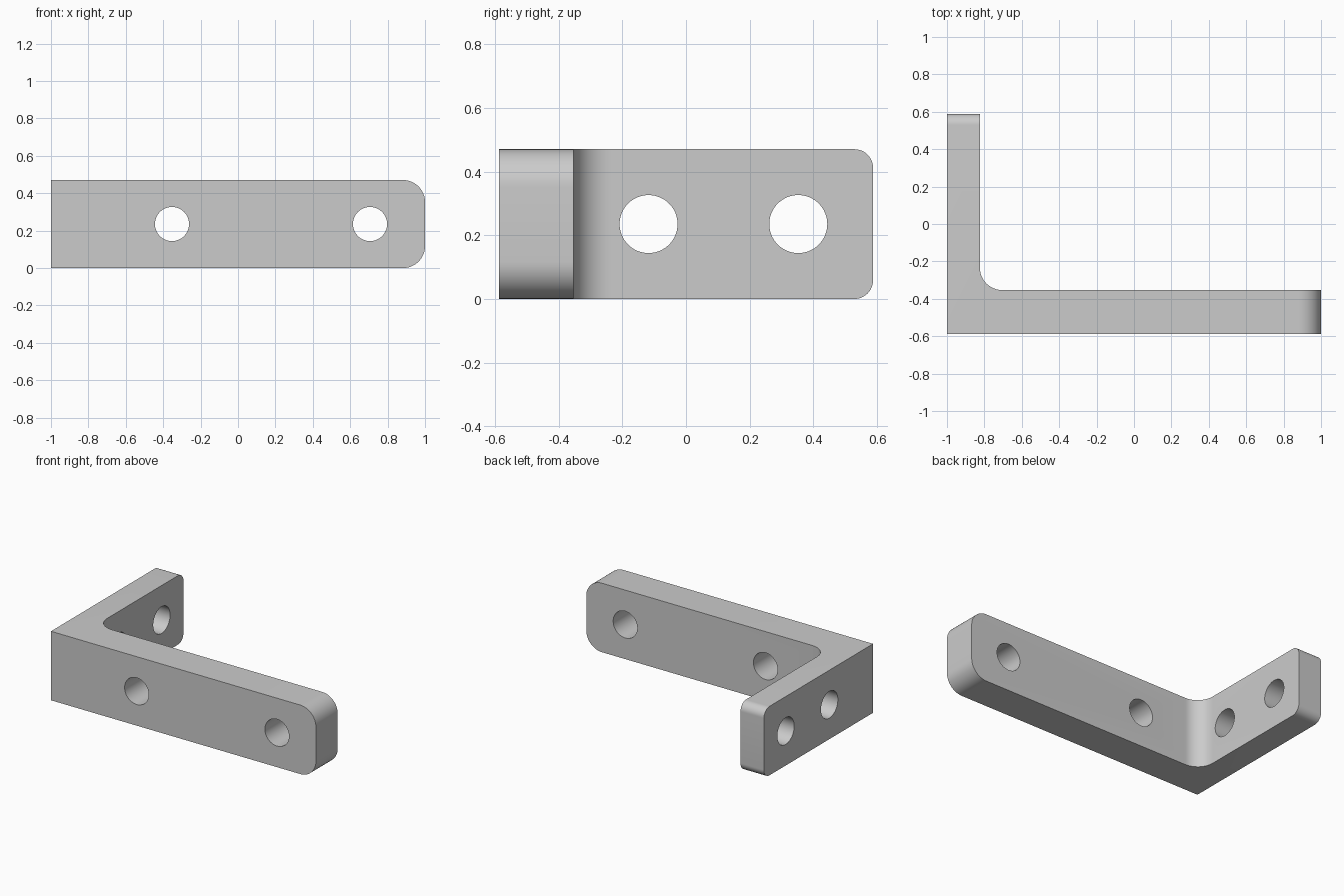
import bpy, bmesh, math
from mathutils import Vector

cube = bpy.data.objects.get("Cube")
if cube:
    bpy.data.objects.remove(cube, do_unlink=True)

U = 2 / 34                      # design unit: the long leg is 34 units
LENGTH, DEPTH, HEIGHT = 34 * U, 20 * U, 8 * U
LONG_T, SHORT_T = 4 * U, 3 * U  # leg thicknesses
X0, Y0 = -LENGTH / 2, -DEPTH / 2
X1, Y1 = -X0, -Y0

steel = bpy.data.materials.new("plain grey")
steel.use_nodes = True
GREY = (0.6, 0.6, 0.6, 1)
steel.diffuse_color = GREY
steel.node_tree.nodes["Principled BSDF"].inputs["Base Color"].default_value = GREY


def make_object(name, bm):
    mesh = bpy.data.meshes.new(name)
    bm.to_mesh(mesh)
    bm.free()
    obj = bpy.data.objects.new(name, mesh)
    obj.data.materials.append(steel)
    bpy.context.collection.objects.link(obj)
    return obj


def round_edges(bm, radius, test):
    edges = [e for e in bm.edges if test(*(v.co for v in e.verts))]
    bmesh.ops.bevel(bm, geom=edges, offset=radius, segments=12,
                    profile=0.5, affect='EDGES')


def near(a, b):
    return abs(a - b) < 1e-4


# L-shaped outline raised to full height
bm = bmesh.new()
xi, yi = X0 + SHORT_T, Y0 + LONG_T
outline = [(X0, Y0), (X1, Y0), (X1, yi), (xi, yi), (xi, Y1), (X0, Y1)]
base = bm.faces.new([bm.verts.new((x, y, 0)) for x, y in outline])
top = bmesh.ops.extrude_face_region(bm, geom=[base])["geom"]
bmesh.ops.translate(bm, vec=(0, 0, HEIGHT),
                    verts=[v for v in top if isinstance(v, bmesh.types.BMVert)])
bmesh.ops.recalc_face_normals(bm, faces=bm.faces)

# Rounded leg ends and inner corner fillet
round_edges(bm, 2 * U, lambda a, b: near(a.x, X1) and near(b.x, X1) and near(a.z, b.z))
round_edges(bm, U, lambda a, b: near(a.y, Y1) and near(b.y, Y1) and near(a.z, b.z))
round_edges(bm, 2 * U, lambda a, b: all(near(p.x, xi) and near(p.y, yi) for p in (a, b)))
bracket = make_object("angle_bracket", bm)


# Screw holes through each leg
def drill(name, centre, axis):
    bm = bmesh.new()
    bmesh.ops.create_cone(bm, cap_ends=True, segments=64, radius1=1.55 * U,
                          radius2=1.55 * U, depth=6 * U)
    cutter = make_object(name, bm)
    cutter.rotation_euler = Vector(axis).to_track_quat('Z', 'Y').to_euler()
    cutter.location = centre
    cutter.hide_render = True
    cutter.hide_set(True)
    mod = bracket.modifiers.new(name, 'BOOLEAN')
    mod.operation = 'DIFFERENCE'
    mod.solver = 'EXACT'
    mod.object = cutter
    return cutter


cutters = [drill("long_leg_hole", (X0 + d * U, Y0 + LONG_T / 2, HEIGHT / 2), (0, 1, 0))
           for d in (11, 29)]
cutters += [drill("short_leg_hole", (X0 + SHORT_T / 2, Y0 + d * U, HEIGHT / 2), (1, 0, 0))
            for d in (8, 16)]

# Apply the holes, drop the cutters, smooth the rounded surfaces
bpy.ops.object.select_all(action='DESELECT')
bracket.select_set(True)
bpy.context.view_layer.objects.active = bracket
for mod in list(bracket.modifiers):
    bpy.ops.object.modifier_apply(modifier=mod.name)
for cutter in cutters:
    bpy.data.objects.remove(cutter, do_unlink=True)
bpy.ops.object.shade_smooth_by_angle(angle=math.radians(30))
